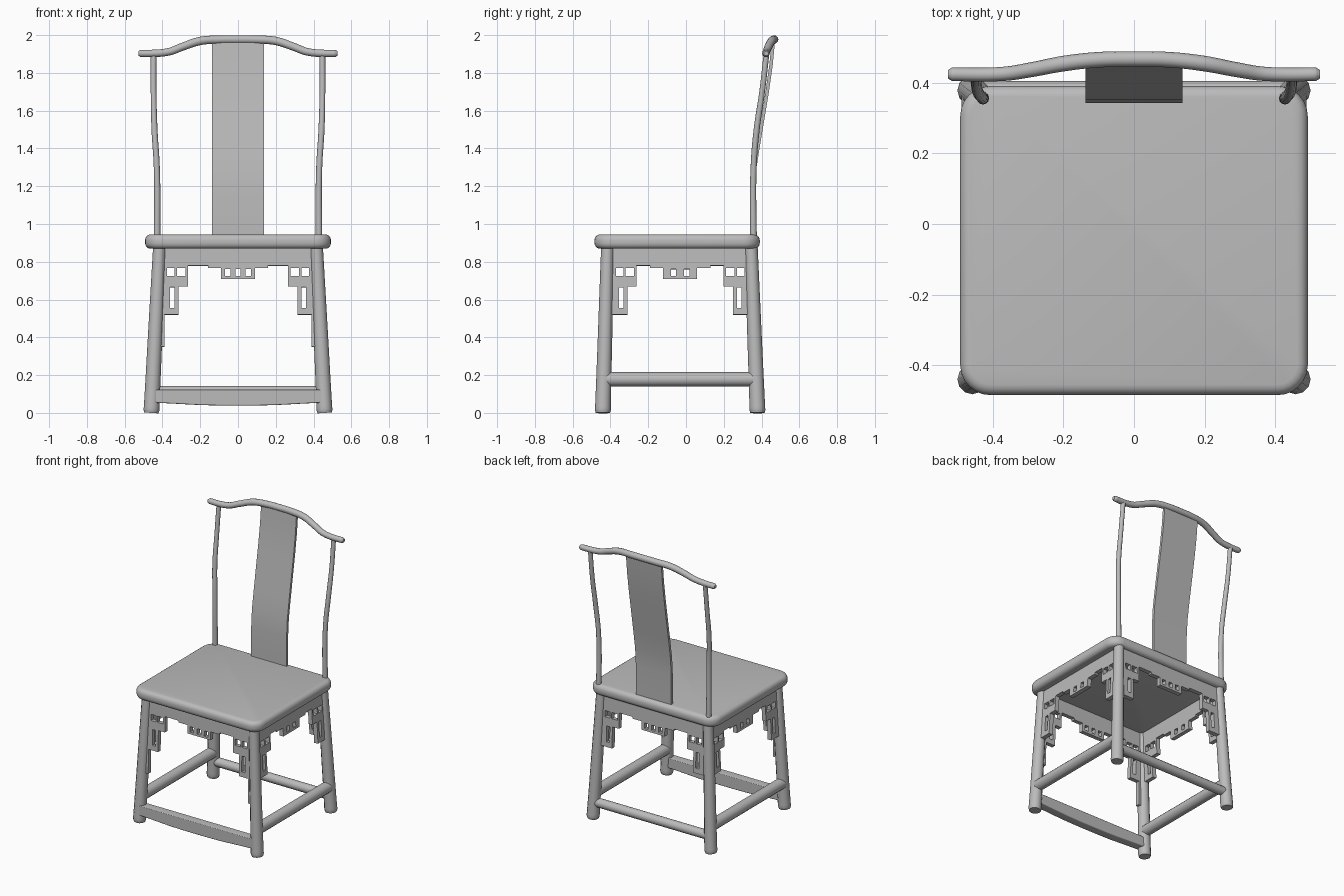
import bpy, bmesh, math
from mathutils import Vector

if "Cube" in bpy.data.objects:
    bpy.data.objects.remove(bpy.data.objects["Cube"])

GREY = (0.5, 0.5, 0.5, 1)
mat = bpy.data.materials.new("plain grey")
mat.use_nodes = True
mat.diffuse_color = GREY
mat.node_tree.nodes["Principled BSDF"].inputs["Base Color"].default_value = GREY

SEAT_Z = 0.87
MID_Y = -0.031


def finish(name, data, rot=(0, 0, 0), loc=(0, 0, 0)):
    """Link the data as a named object, turn it into a mesh and shade it."""
    ob = bpy.data.objects.new(name, data)
    bpy.context.collection.objects.link(ob)
    ob.rotation_euler, ob.location = rot, loc
    bpy.ops.object.select_all(action="DESELECT")
    ob.select_set(True)
    bpy.context.view_layer.objects.active = ob
    if ob.type == "CURVE":
        bpy.ops.object.convert(target="MESH")
        ob = bpy.context.object
    ob.data.materials.clear()
    ob.data.materials.append(mat)
    bpy.ops.object.shade_smooth_by_angle(angle=math.radians(35))
    return ob


def tube(name, path):
    """Round bar through (x, y, z, radius) points."""
    cu = bpy.data.curves.new(name, "CURVE")
    cu.dimensions = "3D"
    cu.bevel_depth = 1
    cu.bevel_resolution = 4
    cu.use_fill_caps = True
    sp = cu.splines.new("BEZIER")
    sp.resolution_u = 8
    sp.bezier_points.add(len(path) - 1)
    for p, (x, y, z, r) in zip(sp.bezier_points, path):
        p.co, p.radius = (x, y, z), r
        p.handle_left_type = p.handle_right_type = "AUTO"
    return finish(name, cu)


def plate(name, loops, depth, rot, loc=(0, 0, 0), bevel=0.0):
    """Flat cut-out: first loop is the outline, the others are holes."""
    cu = bpy.data.curves.new(name, "CURVE")
    cu.dimensions = "2D"
    cu.fill_mode = "BOTH"
    cu.extrude = depth / 2
    cu.bevel_depth = bevel
    for loop in loops:
        sp = cu.splines.new("POLY")
        sp.points.add(len(loop) - 1)
        for p, (x, y) in zip(sp.points, loop):
            p.co = (x, y, 0, 1)
        sp.use_cyclic_u = True
    return finish(name, cu, rot, loc)


def rect(x0, x1, z0, z1):
    return [(x0, z0), (x1, z0), (x1, z1), (x0, z1)]


# Seat: slab with rounded corners and a soft rim
bm = bmesh.new()
bmesh.ops.create_cube(bm, size=1)
for v in bm.verts:
    v.co = Vector((v.co.x * 0.984, v.co.y * 0.875 - 0.047, v.co.z * 0.076 + 0.907))
upright = [e for e in bm.edges if abs(e.verts[0].co.z - e.verts[1].co.z) > 0.01]
bmesh.ops.bevel(bm, geom=upright, offset=0.085, segments=6, profile=0.5, affect="EDGES")
rim = [e for e in bm.edges if abs(e.verts[0].co.z - e.verts[1].co.z) < 0.001]
bmesh.ops.bevel(bm, geom=rim, offset=0.03, segments=4, profile=0.5, affect="EDGES")
me = bpy.data.meshes.new("seat")
bm.to_mesh(me)
bm.free()
finish("seat", me)

# Legs, splayed outwards, and back posts above them
for side, s in (("left", 1), ("right", -1)):
    for end, foot_y, top_y in (("front", -0.44, -0.415), ("back", 0.378, 0.345)):
        tube(f"{end}_{side}_leg", [(s * 0.459, foot_y, 0, 0.038),
                                   (s * 0.458, foot_y, 0.015, 0.042),
                                   (s * 0.437, (foot_y + top_y) / 2, 0.44, 0.038),
                                   (s * 0.415, top_y, 0.89, 0.034)])
    tube(f"{side}_back_post", [(s * 0.428, 0.357, 0.9, 0.018),
                               (s * 0.43, 0.358, 1.3, 0.016),
                               (s * 0.442, 0.374, 1.5, 0.016),
                               (s * 0.447, 0.403, 1.7, 0.015),
                               (s * 0.447, 0.426, 1.9, 0.015)])

# Top rail: raised and set back in the middle
half = [(0.527, 0.424, 1.903, 0.012), (0.515, 0.424, 1.903, 0.019),
        (0.37, 0.425, 1.911, 0.020), (0.29, 0.437, 1.940, 0.021),
        (0.2, 0.454, 1.969, 0.022), (0.1, 0.465, 1.976, 0.022)]
tube("top_rail", [(-x, y, z, r) for x, y, z, r in half]
     + [(0, 0.467, 1.977, 0.022)] + half[::-1])

# Back splat: bent board extruded sideways from its edge profile
spine = [(0.352, 0.92), (0.352, 1.15), (0.36, 1.27), (0.38, 1.4),
         (0.405, 1.55), (0.43, 1.7), (0.45, 1.84), (0.462, 1.965)]
edge = [(y - 0.009, z) for y, z in spine] + [(y + 0.009, z) for y, z in spine[::-1]]
plate("back_splat", [edge], 0.275, (math.pi / 2, 0, math.pi / 2))


def apron(name, foot, top, reach, loc, turn, low, slots):
    """Fretwork apron with stepped corner brackets and a central pendant."""
    def out(z):
        return foot + (top - foot) * z / SEAT_Z

    a, b, c = top - 0.15, top - 0.1, top - 0.027
    right = [(0.09, 0.71), (0.09, 0.768), (0.16, 0.768), (0.16, 0.78), (a, 0.78),
             (a, 0.67), (b, 0.67), (b, 0.52)]
    if low < 0.5:
        right += [(c, 0.52), (c, low), (out(low), low)]
    else:
        right += [(out(0.52), 0.52)]
    right += [(out(0.885), 0.885)]
    holes = [rect(-x - 0.014, -x + 0.014, 0.725, 0.762) for x in slots]
    for s in (1, -1):
        for x0, x1, z0, z1 in ((a + 0.014, a + 0.058, 0.725, 0.768),
                               (a + 0.07, a + 0.11, 0.725, 0.768),
                               (b + 0.02, b + 0.045, 0.555, 0.665)):
            holes.append(rect(s * x0, s * x1, z0, z1))
    outline = right + [(-x, z) for x, z in right[::-1]]
    lean = math.atan(reach / SEAT_Z)
    plate(name, [outline] + holes, 0.03, (math.pi / 2 - lean, 0, turn), loc)


trio, pair = (-0.055, 0, 0.055), (-0.035, 0.035)
quarter = math.pi / 2
apron("front_apron", 0.46, 0.415, 0.025, (0, -0.44, 0), 0, 0.35, trio)
apron("back_apron", 0.46, 0.415, 0.033, (0, 0.378, 0), 2 * quarter, 0.52, trio)
apron("left_apron", 0.409, 0.38, 0.045, (0.46, MID_Y, 0), quarter, 0.52, pair)
apron("right_apron", 0.409, 0.38, 0.045, (-0.46, MID_Y, 0), -quarter, 0.52, pair)

# Stretchers between the legs
for side, s in (("left", 1), ("right", -1)):
    tube(f"{side}_stretcher", [(s * 0.45, -0.435, 0.178, 0.038),
                               (s * 0.45, 0.37, 0.178, 0.038)])
tube("back_stretcher", [(-0.452, 0.374, 0.112, 0.031), (0.452, 0.374, 0.112, 0.031)])

# Front foot rail with a gently waved lower edge
wave = [(x / 10, 0.045 + 0.014 * math.sin(abs(x) / 4.5 * math.pi / 2) ** 4)
        for x in range(-4, 5)]
plate("front_foot_rail", [wave + [(0.45, 0.06), (0.45, 0.118), (-0.45, 0.118), (-0.45, 0.06)]],
      0.05, (math.pi / 2, 0, 0), (0, -0.442, 0), 0.006)
